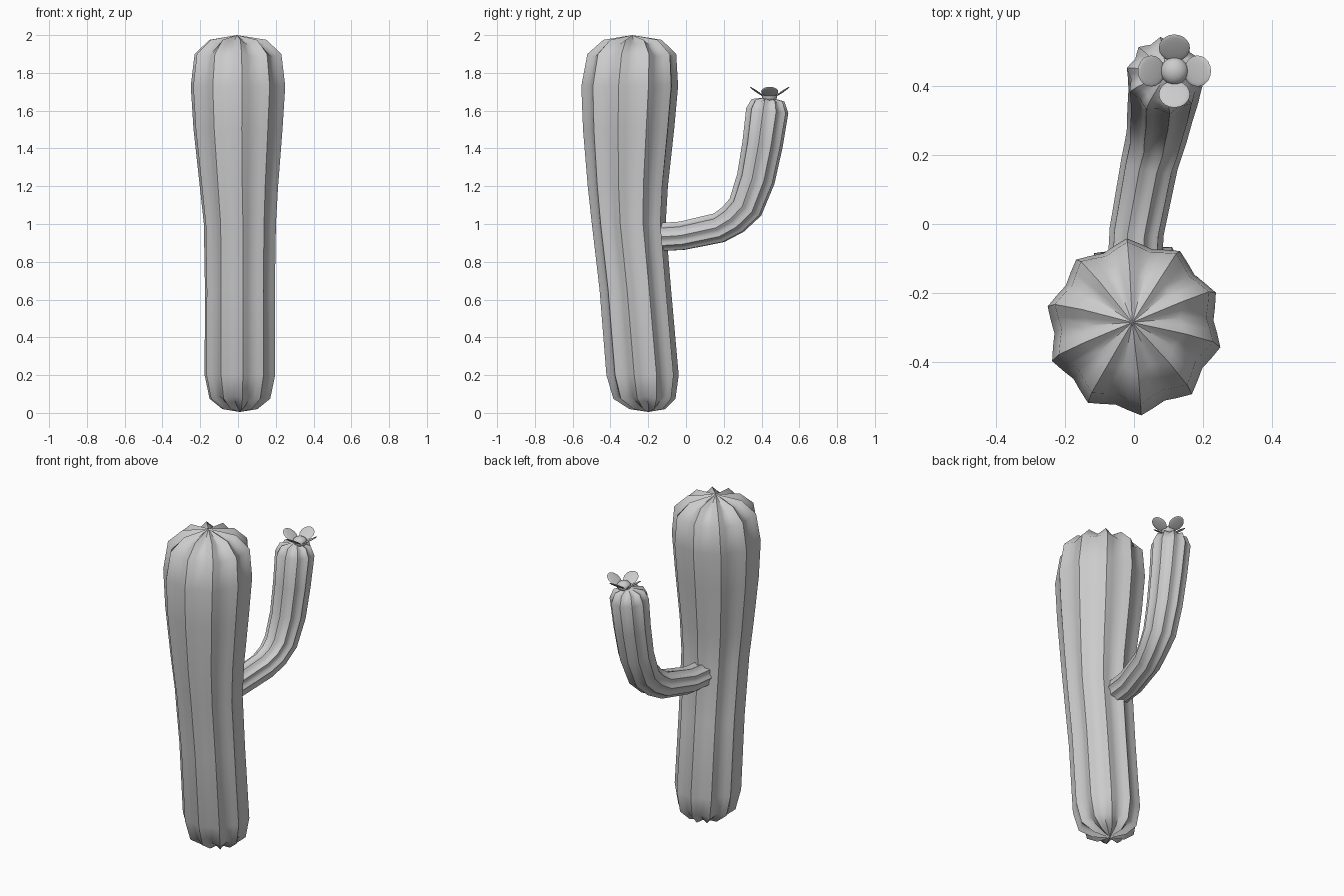
import bpy, bmesh, math
from mathutils import Vector, Matrix

if "Cube" in bpy.data.objects:
    bpy.data.objects.remove(bpy.data.objects["Cube"])

RIBS, SUB = 10, 4


def finish(name, bm, angle):
    bmesh.ops.recalc_face_normals(bm, faces=bm.faces)
    me = bpy.data.meshes.new(name)
    bm.to_mesh(me)
    bm.free()
    ob = bpy.data.objects.new(name, me)
    bpy.context.collection.objects.link(ob)
    bpy.ops.object.select_all(action='DESELECT')
    ob.select_set(True)
    bpy.context.view_layer.objects.active = ob
    bpy.ops.object.shade_smooth_by_angle(angle=math.radians(angle))
    return ob


def ribbed_body(name, rings, phase, depth, straight=False, start_pole=None, end_pole=None):
    """rings: (x, y, z, radius, groove drop along the axis)"""
    bm = bmesh.new()
    n = RIBS * SUB
    pts = [Vector(r[:3]) for r in rings]
    loops = []
    for i, (x, y, z, r, drop) in enumerate(rings):
        t = Vector((0, 0, 1))
        if not straight:
            t = (pts[min(i + 1, len(pts) - 1)] - pts[max(i - 1, 0)]).normalized()
        # side axis stays level, so the rings do not twist
        u = Vector((1, -0.2, 0))
        u = (u - t * u.dot(t)).normalized()
        v = t.cross(u)
        loop = []
        for k in range(n):
            a = math.radians(phase) + 2 * math.pi * k / n
            g = (0, 0.6, 1, 0.6)[k % SUB]
            rr = r - depth * g * min(1, r / (depth * 7))
            loop.append(bm.verts.new(pts[i] + (u * math.cos(a) + v * math.sin(a)) * rr + t * drop * g))
        loops.append(loop)
    for a, b in zip(loops, loops[1:]):
        for k in range(n):
            bm.faces.new((a[k], a[(k + 1) % n], b[(k + 1) % n], b[k]))
    for loop, pole in ((loops[0], start_pole), (loops[-1], end_pole)):
        if pole:
            p = bm.verts.new(pole)
            for k in range(n):
                bm.faces.new((loop[k], loop[(k + 1) % n], p))
    return finish(name, bm, 50)


# Main trunk: slightly leaning, wider at the top
ribbed_body("trunk", [
    (0.01, -0.205, 0.020, 0.095, 0.022),
    (0.01, -0.22, 0.075, 0.165, 0.012),
    (0.01, -0.23, 0.20, 0.192, 0),
    (0.01, -0.268, 0.65, 0.190, 0),
    (0.01, -0.303, 1.00, 0.196, 0),
    (0.005, -0.308, 1.20, 0.213, 0),
    (0, -0.304, 1.50, 0.242, 0),
    (0, -0.298, 1.73, 0.257, 0),
    (0, -0.287, 1.90, 0.236, -0.012),
    (0, -0.283, 1.975, 0.155, -0.025)],
    -2, 0.026, True, (0.01, -0.2, 0.005), (-0.005, -0.285, 2.0))

# Side arm: out of the back of the trunk, then bending upward
ribbed_body("side_arm", [
    (0.0, -0.15, 0.93, 0.078, 0),
    (0.008, -0.02, 0.938, 0.079, 0),
    (0.045, 0.175, 0.98, 0.083, 0),
    (0.065, 0.25, 1.025, 0.088, 0),
    (0.075, 0.315, 1.09, 0.096, 0),
    (0.085, 0.37, 1.24, 0.103, 0),
    (0.088, 0.405, 1.42, 0.108, 0),
    (0.09, 0.43, 1.60, 0.113, 0),
    (0.09, 0.434, 1.655, 0.088, -0.008)],
    0, 0.014, False, (0.0, -0.15, 0.93), (0.095, 0.437, 1.673))


# Flower on the arm tip: domed centre and four tilted petals
def ellipsoid(name, matrix):
    bm = bmesh.new()
    bmesh.ops.create_uvsphere(bm, u_segments=20, v_segments=10, radius=1, matrix=matrix)
    return finish(name, bm, 60)


base = Vector((0.117, 0.443, 1.672))
ellipsoid("flower_centre", Matrix.Translation(base + Vector((0, 0, 0.004))) @ Matrix.Diagonal((0.04, 0.04, 0.03, 1)))
for i in range(4):
    m = (Matrix.Translation(base) @ Matrix.Rotation(i * math.pi / 2, 4, 'Z')
         @ Matrix.Translation((0.067, 0, 0.028)) @ Matrix.Rotation(math.radians(-34), 4, 'Y')
         @ Matrix.Diagonal((0.047, 0.045, 0.005, 1)))
    ellipsoid("petal_%d" % (i + 1), m)
